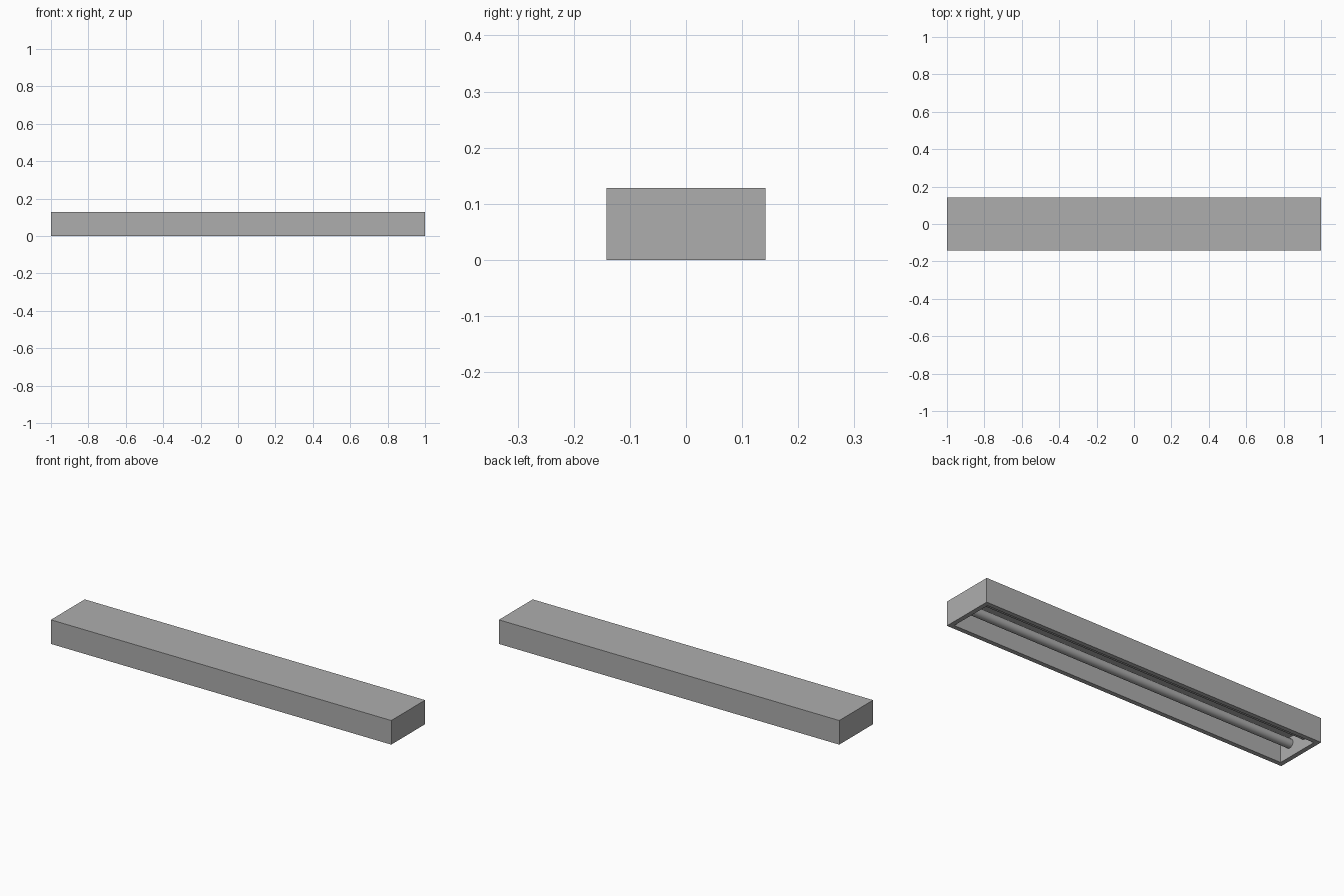
import bpy, bmesh, math
from mathutils import Matrix, Vector

if "Cube" in bpy.data.objects:
    bpy.data.objects.remove(bpy.data.objects["Cube"])

L, W, H = 2.0, 0.284, 0.128   # outer size
T = 0.024                     # wall thickness

grey = bpy.data.materials.new("mid_grey")
grey.diffuse_color = (0.42, 0.42, 0.42, 1)
grey.use_nodes = True
grey.node_tree.nodes["Principled BSDF"].inputs["Base Color"].default_value = grey.diffuse_color


def finish(name, bm):
    mesh = bpy.data.meshes.new(name)
    bm.to_mesh(mesh)
    bm.free()
    mesh.materials.append(grey)
    obj = bpy.data.objects.new(name, mesh)
    bpy.context.collection.objects.link(obj)
    return obj


# Housing: box whose underside is inset to a rim and pushed up into a tray
bm = bmesh.new()
bmesh.ops.create_cube(bm, size=1, matrix=Matrix.Translation((0, 0, H / 2))
                      @ Matrix.Diagonal((L, W, H, 1)))
bm.normal_update()
bottom = min(bm.faces, key=lambda f: f.calc_center_median().z)
bmesh.ops.inset_region(bm, faces=[bottom], thickness=T, use_even_offset=True)
out = bmesh.ops.extrude_face_region(bm, geom=[bottom])
verts = [g for g in out["geom"] if isinstance(g, bmesh.types.BMVert)]
if bottom.is_valid:
    bmesh.ops.delete(bm, geom=[bottom], context='FACES_ONLY')
bmesh.ops.translate(bm, verts=verts, vec=Vector((0, 0, H - T)))
bmesh.ops.recalc_face_normals(bm, faces=bm.faces)
finish("lamp_housing", bm)

# Two light tubes running from end wall to end wall
for side, y in (("front", -0.053), ("back", 0.053)):
    bm = bmesh.new()
    bmesh.ops.create_cone(bm, cap_ends=True, segments=32, radius1=0.023,
                          radius2=0.023, depth=L - 2 * T + 0.004,
                          matrix=Matrix.Translation((0, y, 0.07))
                          @ Matrix.Rotation(math.pi / 2, 4, 'Y'))
    for f in bm.faces:
        f.smooth = len(f.verts) == 4
    for e in bm.edges:
        if any(len(f.verts) > 4 for f in e.link_faces):
            e.smooth = False
    finish(side + "_light_tube", bm)
